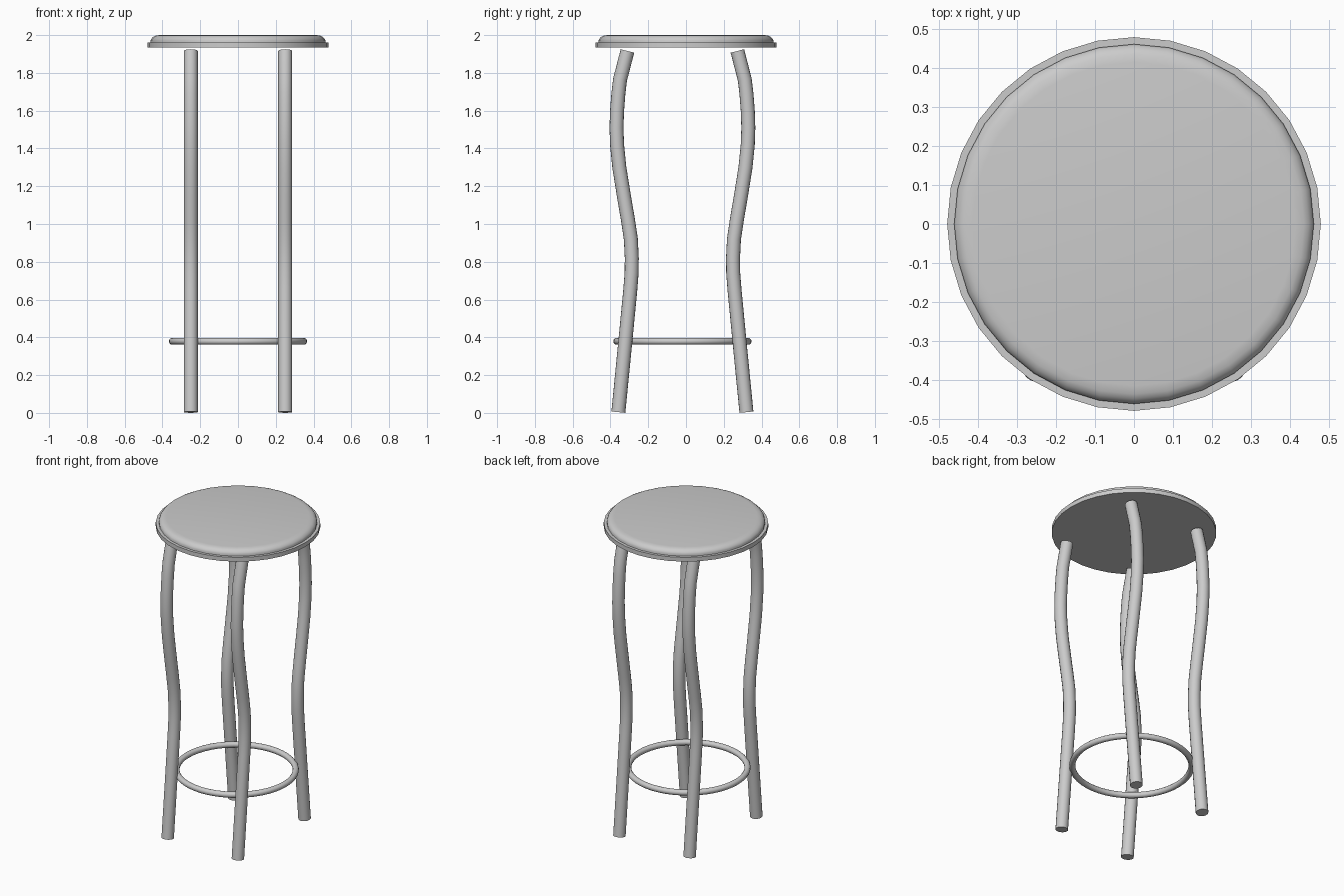
import bpy, bmesh, math
from mathutils import Vector

if "Cube" in bpy.data.objects:
    bpy.data.objects.remove(bpy.data.objects["Cube"])

grey = bpy.data.materials.new("light grey")
grey.diffuse_color = (0.6, 0.6, 0.6, 1)
grey.use_nodes = True
grey.node_tree.nodes["Principled BSDF"].inputs["Base Color"].default_value = grey.diffuse_color
LEG_CENTRE_Y = -0.019


def finish(name, bm, angle=35):
    bmesh.ops.recalc_face_normals(bm, faces=bm.faces)
    me = bpy.data.meshes.new(name)
    bm.to_mesh(me)
    bm.free()
    me.materials.append(grey)
    ob = bpy.data.objects.new(name, me)
    bpy.context.collection.objects.link(ob)
    bpy.ops.object.select_all(action='DESELECT')
    ob.select_set(True)
    bpy.context.view_layer.objects.active = ob
    bpy.ops.object.shade_smooth_by_angle(angle=math.radians(angle))
    return ob


def skin(bm, rings, closed=False):
    """Join rings of vertices with quads; cap the ends unless closed."""
    n = len(rings[0])
    pairs = list(zip(rings, rings[1:]))
    if closed:
        pairs.append((rings[-1], rings[0]))
    for a, b in pairs:
        for i in range(n):
            j = (i + 1) % n
            bm.faces.new((a[i], a[j], b[j], b[i]))
    if not closed:
        bm.faces.new(rings[0])
        bm.faces.new(rings[-1])


def lathe(name, profile, sides=32):
    bm = bmesh.new()
    rings = [[bm.verts.new((r * math.cos(2 * math.pi * i / sides),
                            r * math.sin(2 * math.pi * i / sides), z))
              for i in range(sides)] for r, z in profile]
    skin(bm, rings)
    return finish(name, bm)


# seat: thin base disc and rounded cushion
lathe("seat_base", [(0.48, 1.934), (0.48, 1.961)])
lathe("seat_cushion", [(0.462, 1.955), (0.462, 1.973), (0.458, 1.982),
                       (0.449, 1.991), (0.437, 1.997), (0.415, 2.0)])

# legs: bent tubes, mirrored front/back and left/right
PATH = [(0.339, 0.004), (0.305, 0.35), (0.276, 0.65), (0.269, 0.74),
        (0.268, 0.82), (0.273, 0.92), (0.288, 1.02), (0.310, 1.15),
        (0.334, 1.30), (0.346, 1.42), (0.349, 1.51), (0.346, 1.60),
        (0.339, 1.69), (0.330, 1.765), (0.291, 1.916)]


def leg(name, sx, sy, radius=0.037, sides=16):
    bm = bmesh.new()
    pts = [Vector((sx * 0.25, LEG_CENTRE_Y + sy * y, z)) for y, z in PATH]
    rings = []
    for k, p in enumerate(pts):
        t = (pts[min(k + 1, len(pts) - 1)] - pts[max(k - 1, 0)]).normalized()
        u = Vector((1, 0, 0))
        v = t.cross(u)
        rings.append([bm.verts.new(p + radius * (u * math.cos(a) + v * math.sin(a)))
                      for a in (2 * math.pi * i / sides for i in range(sides))])
    skin(bm, rings)
    finish(name, bm)


for sy, depth in ((-1, "front"), (1, "back")):
    for sx, side in ((-1, "left"), (1, "right")):
        leg(f"{depth}_{side}_leg", sx, sy)

# foot ring: torus inside the legs
bm = bmesh.new()
R, r, N, M = 0.348, 0.018, 48, 12
rings = []
for i in range(N):
    a = 2 * math.pi * i / N
    ring = []
    for j in range(M):
        b = 2 * math.pi * j / M
        d = R + r * math.cos(b)
        ring.append(bm.verts.new((d * math.cos(a), LEG_CENTRE_Y + d * math.sin(a),
                                  0.379 + r * math.sin(b))))
    rings.append(ring)
skin(bm, rings, closed=True)
finish("foot_ring", bm, 60)
